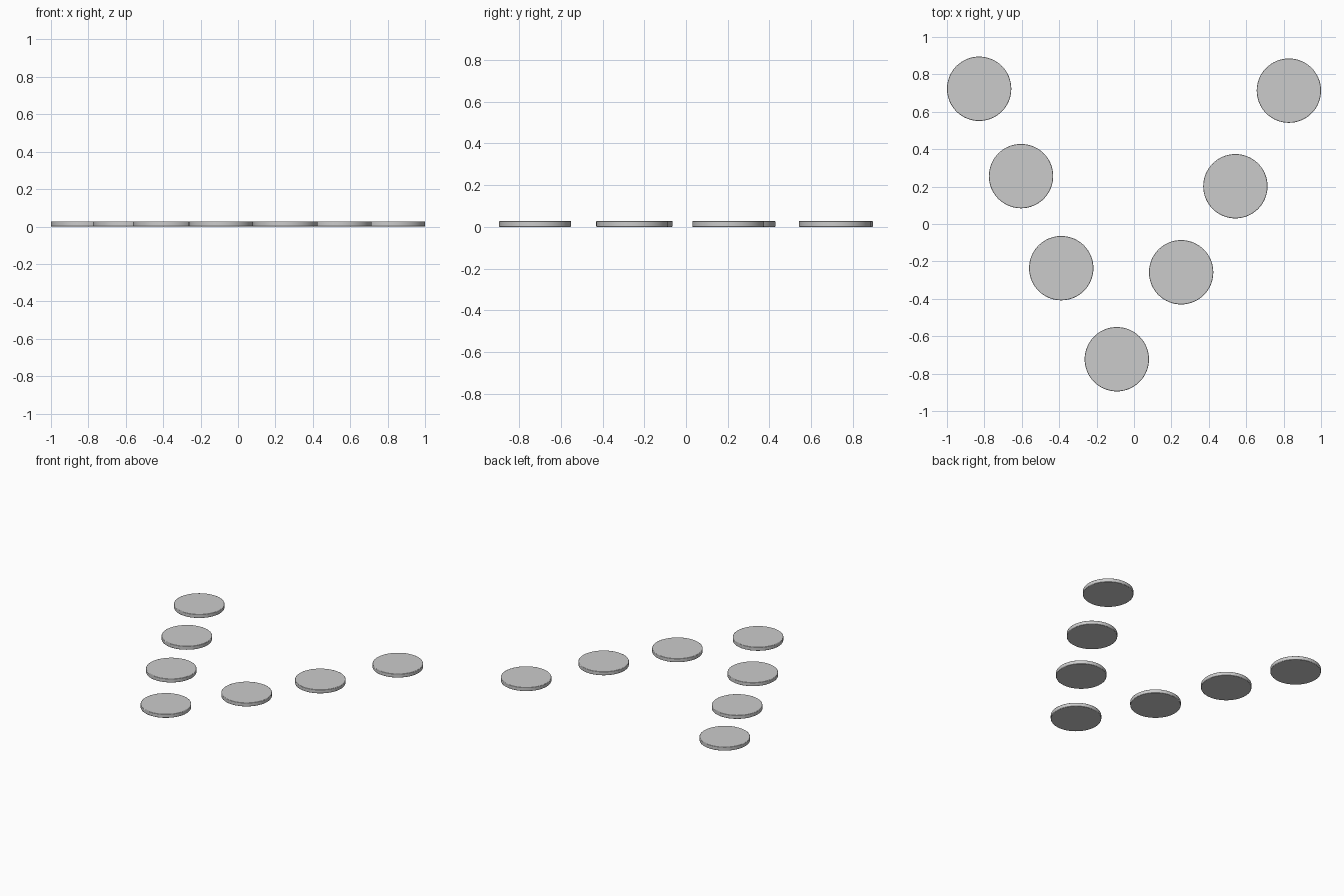
import bpy, math

if "Cube" in bpy.data.objects:
    bpy.data.objects.remove(bpy.data.objects["Cube"])

RADIUS, HEIGHT = 0.172, 0.028

# Disc centres along the V, left arm to right arm
CENTRES = [(-0.828, 0.723), (-0.604, 0.256), (-0.389, -0.236), (-0.092, -0.723),
           (0.252, -0.258), (0.542, 0.202), (0.828, 0.713)]


def disc(name, x, y):
    # Thin round disc with slightly softened rims
    bpy.ops.mesh.primitive_cylinder_add(vertices=64, radius=RADIUS, depth=HEIGHT,
                                        location=(x, y, HEIGHT / 2))
    ob = bpy.context.object
    ob.name = name
    bev = ob.modifiers.new("soft_rim", 'BEVEL')
    bev.width = 0.003
    bev.segments = 2
    bev.limit_method = 'ANGLE'
    bev.angle_limit = math.radians(40)
    bpy.ops.object.shade_smooth_by_angle(angle=math.radians(50))
    return ob


for i, (x, y) in enumerate(CENTRES, 1):
    disc(f"disc_{i}", x, y)
